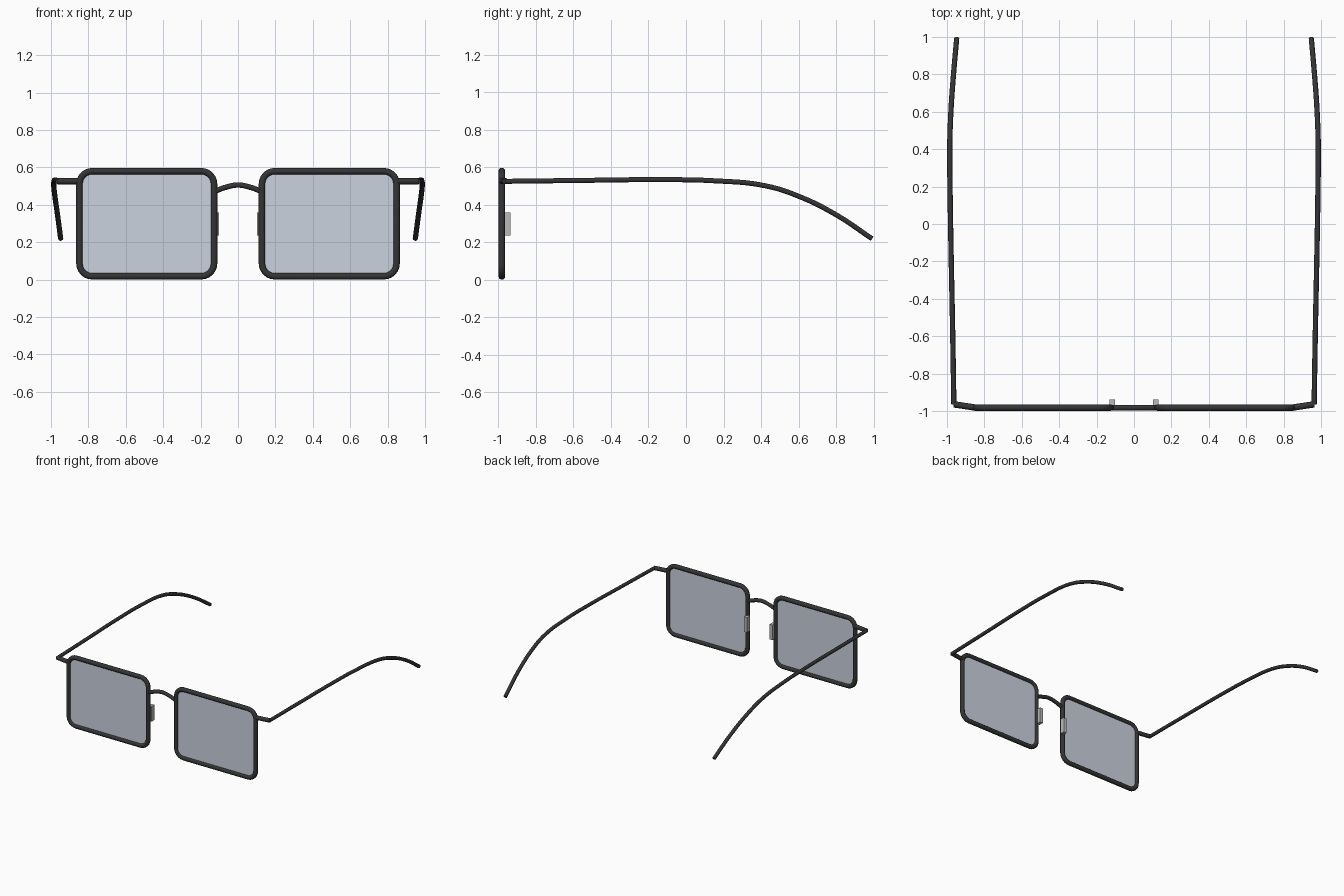
import bpy, bmesh, math

if "Cube" in bpy.data.objects:
    bpy.data.objects.remove(bpy.data.objects["Cube"])

FRONT_Y = -0.982


def material(name, color):
    m = bpy.data.materials.new(name)
    m.diffuse_color = color
    m.use_nodes = True
    m.node_tree.nodes["Principled BSDF"].inputs["Base Color"].default_value = m.diffuse_color
    return m


FRAME = material("dark_frame", (0.035, 0.035, 0.037, 1))
LENS = material("lens_tint", (0.60, 0.65, 0.74, 0.5))
PAD = material("pad_grey", (0.50, 0.50, 0.50, 1))


def tube(name, pts, radius, closed=False, smooth_path=False):
    """Sweep a round section along a path and convert it to a mesh."""
    cu = bpy.data.curves.new(name, 'CURVE')
    cu.dimensions = '3D'
    cu.bevel_depth = radius
    cu.bevel_resolution = 3
    cu.use_fill_caps = True
    cu.resolution_u = 5
    sp = cu.splines.new('BEZIER' if smooth_path else 'POLY')
    if smooth_path:
        sp.bezier_points.add(len(pts) - 1)
        for b, p in zip(sp.bezier_points, pts):
            b.co = p
            b.handle_left_type = b.handle_right_type = 'AUTO'
    else:
        sp.points.add(len(pts) - 1)
        for b, p in zip(sp.points, pts):
            b.co = (*p, 1)
    sp.use_cyclic_u = closed
    ob = bpy.data.objects.new(name, cu)
    bpy.context.collection.objects.link(ob)
    bpy.ops.object.select_all(action='DESELECT')
    ob.select_set(True)
    bpy.context.view_layer.objects.active = ob
    bpy.ops.object.convert(target='MESH')
    ob = bpy.context.view_layer.objects.active
    ob.data.materials.append(FRAME)
    bpy.ops.object.shade_smooth_by_angle(angle=math.radians(40))
    return ob


def mesh_object(name, bm, mat):
    bmesh.ops.recalc_face_normals(bm, faces=bm.faces)
    me = bpy.data.meshes.new(name)
    bm.to_mesh(me)
    bm.free()
    me.materials.append(mat)
    ob = bpy.data.objects.new(name, me)
    bpy.context.collection.objects.link(ob)
    return ob


def rounded_rect(x0, x1, z0, z1, r, n=6):
    corners = [(x1 - r, z1 - r, 0), (x0 + r, z1 - r, 90),
               (x0 + r, z0 + r, 180), (x1 - r, z0 + r, 270)]
    return [(cx + r * math.cos(math.radians(a + 90 * i / n)), FRONT_Y,
             cz + r * math.sin(math.radians(a + 90 * i / n)))
            for cx, cz, a in corners for i in range(n + 1)]


def flip(pts, s):
    return [(s * x, y, z) for x, y, z in pts]


outline = rounded_rect(0.128, 0.848, 0.018, 0.580, 0.068)
temple_path = [(0.963, -0.966, 0.525), (0.970, -0.55, 0.530),
               (0.978, -0.15, 0.534), (0.983, 0.15, 0.528),
               (0.985, 0.42, 0.502), (0.979, 0.60, 0.446),
               (0.965, 0.80, 0.347), (0.948, 0.992, 0.219)]

for side, s in (("left", -1), ("right", 1)):
    # rim
    tube(f"{side}_rim", flip(outline, s), 0.018, closed=True)

    # thin lens filling the rim
    bm = bmesh.new()
    face = bm.faces.new([bm.verts.new((x, y - 0.004, z))
                         for x, y, z in flip(outline, s)])
    ext = bmesh.ops.extrude_face_region(bm, geom=[face], use_keep_orig=True)
    for v in ext['geom']:
        if isinstance(v, bmesh.types.BMVert):
            v.co.y += 0.008
    mesh_object(f"{side}_lens", bm, LENS)

    # end piece joining rim and temple
    tube(f"{side}_end_piece", flip([(0.845, FRONT_Y, 0.526),
                                    (0.964, -0.964, 0.526)], s), 0.017)

    # temple arm with bent-down tip
    tube(f"{side}_temple", flip(temple_path, s), 0.014, smooth_path=True)

    # nose pad
    bm = bmesh.new()
    bmesh.ops.create_cube(bm, size=1)
    for v in bm.verts:
        v.co = (s * 0.116 + v.co.x * 0.028, -0.956 + v.co.y * 0.038,
                0.297 + v.co.z * 0.124)
    mesh_object(f"{side}_nose_pad", bm, PAD)

# arched bridge
tube("bridge", [(x, FRONT_Y, z) for x, z in
                ((-0.125, 0.472), (-0.065, 0.494), (0, 0.506),
                 (0.065, 0.494), (0.125, 0.472))], 0.015, smooth_path=True)
